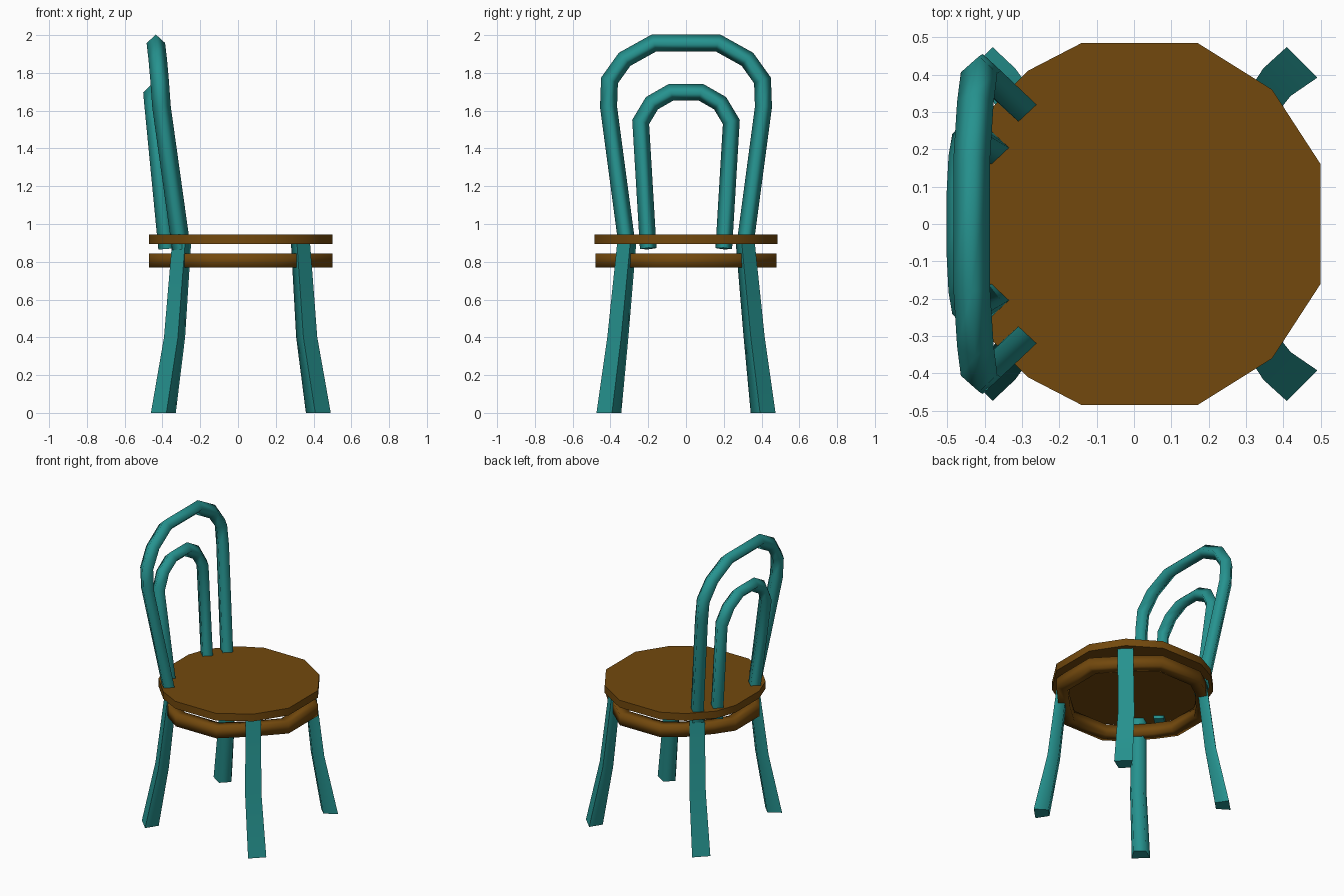
import bpy, bmesh, math
from mathutils import Vector

if "Cube" in bpy.data.objects:
    bpy.data.objects.remove(bpy.data.objects["Cube"])


def material(name, rgb):
    m = bpy.data.materials.new(name)
    m.diffuse_color = (*rgb, 1)
    m.use_nodes = True
    m.node_tree.nodes["Principled BSDF"].inputs["Base Color"].default_value = m.diffuse_color
    return m


TEAL = material("teal paint", (0.019, 0.29, 0.275))
BROWN = material("brown wood", (0.17, 0.066, 0.004))


def loft(name, rings, mat, closed=False, angle=100):
    """Join equal rings of points with quads; cap the ends unless closed."""
    bm = bmesh.new()
    loops = [[bm.verts.new(p) for p in r] for r in rings]
    n = len(rings[0])
    pairs = list(zip(loops, loops[1:]))
    if closed:
        pairs.append((loops[-1], loops[0]))
    else:
        bm.faces.new(loops[0])
        bm.faces.new(loops[-1])
    for a, b in pairs:
        for i in range(n):
            j = (i + 1) % n
            bm.faces.new((a[i], a[j], b[j], b[i]))
    bmesh.ops.recalc_face_normals(bm, faces=bm.faces)
    for f in bm.faces:
        f.smooth = True
    # caps and hard corners stay sharp
    for e in bm.edges:
        if any(f in e.link_faces and len(f.verts) > 4 for f in e.link_faces):
            e.smooth = False
        elif e.calc_face_angle(0) > math.radians(angle):
            e.smooth = False
    if not closed:
        for loop in (loops[0], loops[-1]):
            ends = set(loop)
            for e in bm.edges:
                if e.verts[0] in ends and e.verts[1] in ends:
                    e.smooth = False
    me = bpy.data.meshes.new(name)
    bm.to_mesh(me)
    bm.free()
    me.materials.append(mat)
    ob = bpy.data.objects.new(name, me)
    bpy.context.collection.objects.link(ob)
    return ob


def mirrored(half):
    """Complete an outline given on the +y side, running front to back."""
    return half + [(x, -y) for x, y in reversed(half)]


# Seat: low-sided flat disc
seat_outline = mirrored([(0.5, 0.16), (0.37, 0.36), (0.17, 0.485),
                         (-0.14, 0.485), (-0.285, 0.41), (-0.42, 0.27),
                         (-0.47, 0.13)])
loft("seat", [[(x, y, z) for x, y in seat_outline] for z in (0.895, 0.945)],
     BROWN, angle=60)

# Ring under the seat, slightly pulled in where the legs cross it
ring_outline = mirrored([(0.5, 0.16), (0.335, 0.335), (0.17, 0.48),
                         (-0.14, 0.48), (-0.255, 0.40), (-0.39, 0.245),
                         (-0.47, 0.13)])
INNER = 0.85
loft("seat_ring", [[(x * s, y * s, z) for s, z in
                    ((1, 0.77), (1, 0.845), (INNER, 0.845), (INNER, 0.77))]
                   for x, y in ring_outline], BROWN, closed=True)


# Legs: four-sided, broad face turned outward on the diagonal, bent at mid height
def leg(name, path, sx, sy):
    out = Vector((sx, sy, 0)).normalized()
    side = Vector((-out.y, out.x, 0))
    rings = []
    for x, y, z, a, b, r in path:
        p = Vector((sx * x, sy * y, z))
        rings.append([p + side * a, p - side * a,
                      p - out * r - side * b, p - out * r + side * b])
    loft(name, rings, TEAL)


front_path = [(0.45, 0.433, 0, 0.058, 0.038, 0.09),
              (0.383, 0.38, 0.4, 0.052, 0.036, 0.07),
              (0.347, 0.33, 0.897, 0.049, 0.034, 0.06)]
back_path = [(0.42, 0.433, 0, 0.058, 0.038, 0.09),
             (0.355, 0.38, 0.4, 0.052, 0.036, 0.07),
             (0.315, 0.33, 0.897, 0.049, 0.034, 0.06)]
for sy, label in ((1, "left"), (-1, "right")):
    leg("front_leg_" + label, front_path, 1, sy)
    leg("back_leg_" + label, back_path, -1, sy)


# Back hoops: diamond tube swept along a mirrored arch
def hoop(name, half, w, h):
    pts = [Vector(p) for p in half]
    pts += [Vector((p.x, -p.y, p.z)) for p in reversed(pts)]
    rings = []
    for i, p in enumerate(pts):
        a = (p - pts[i - 1]).normalized() if i else None
        b = (pts[i + 1] - p).normalized() if i < len(pts) - 1 else None
        a, b = a or b, b or a
        t = (a + b).normalized()
        v = t.cross(Vector((1, 0, 0))).normalized()
        u = v.cross(t).normalized()
        k = h / max(a.dot(t), 0.7)
        rings.append([p + u * w, p + v * k, p - u * w, p - v * k])
    loft(name, rings, TEAL)


hoop("outer_back_hoop", [(-0.30, 0.31, 0.87), (-0.405, 0.41, 1.62),
                         (-0.415, 0.405, 1.76), (-0.425, 0.325, 1.872),
                         (-0.435, 0.17, 1.958)], 0.049, 0.045)
hoop("inner_back_hoop", [(-0.375, 0.20, 0.87), (-0.44, 0.24, 1.54),
                         (-0.45, 0.18, 1.64), (-0.455, 0.08, 1.697)],
     0.047, 0.044)
